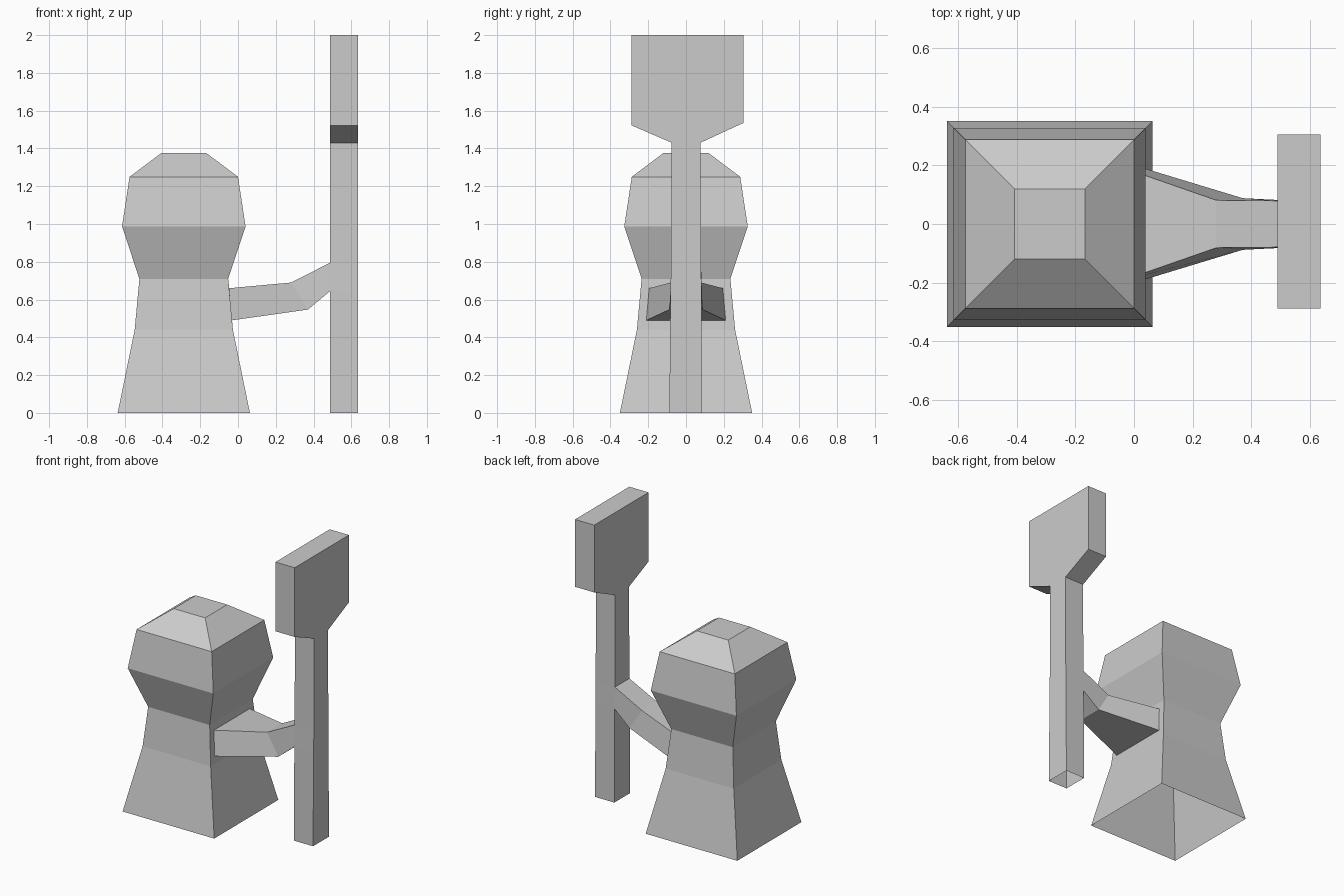
import bpy
import bmesh

if "Cube" in bpy.data.objects:
    bpy.data.objects.remove(bpy.data.objects["Cube"])


def rect(x0, x1, y0, y1, z, z1=None):
    """Level four-point ring; z1 gives the +y side its own height."""
    z1 = z if z1 is None else z1
    return [(x0, y0, z), (x1, y0, z), (x1, y1, z1), (x0, y1, z1)]


def arm_ring(bottom, top):
    """Upright ring from (x, half width, z) of its lower and upper edge."""
    (xb, wb, zb), (xt, wt, zt) = bottom, top
    return [(xb, -wb, zb), (xb, wb, zb), (xt, wt, zt), (xt, -wt, zt)]


def loft(bm, rings, cap=False, skip=()):
    """Join successive rings with quads, leaving out (level, side) in skip."""
    loops = [[bm.verts.new(p) for p in r] for r in rings]
    for i, (a, b) in enumerate(zip(loops, loops[1:])):
        for j in range(4):
            if (i, j) not in skip:
                k = (j + 1) % 4
                bm.faces.new((a[j], a[k], b[k], b[j]))
    if cap:
        bm.faces.new(loops[-1])


def finish(bm, name):
    bmesh.ops.remove_doubles(bm, verts=bm.verts, dist=0.0005)
    mesh = bpy.data.meshes.new(name)
    bm.to_mesh(mesh)
    bm.free()
    bpy.context.collection.objects.link(bpy.data.objects.new(name, mesh))


# Body: stacked square sections, open underneath
CX = -0.287
sections = [(0.35, 0), (0.26, 0.44), (0.235, 0.71),
            (0.327, 0.987), (0.287, 1.25), (0.12, 1.375)]
body = bmesh.new()
loft(body, [rect(CX - h, CX + h, -h, h, z) for h, z in sections],
     cap=True, skip={(1, 1)})

# Frame around the arm socket in the body's side
shoulder = arm_ring((-0.032, 0.21, 0.49), (-0.047, 0.195, 0.66))
(h0, z0), (h1, z1) = sections[1:3]
loft(body, [arm_ring((CX + h0, h0, z0), (CX + h1, h1, z1)), shoulder])
finish(body, "body")

# Arm: tapers to the elbow, then rises to the staff
arm = bmesh.new()
loft(arm, [shoulder,
           arm_ring((0.37, 0.088, 0.547), (0.28, 0.081, 0.69)),
           arm_ring((0.488, 0.082, 0.645), (0.488, 0.079, 0.795))])
finish(arm, "arm")

# Staff: slim shaft flaring into a flat blade, open underneath
X0, X1 = 0.488, 0.635
staff = bmesh.new()
loft(staff, [rect(X0, X1, -0.088, 0.085, 0),
             rect(X0, X1, -0.082, 0.082, 0.645),
             rect(X0, X1, -0.079, 0.079, 0.795),
             rect(X0, X1, -0.076, 0.076, 1.43),
             rect(X0, X1, -0.288, 0.304, 1.522, 1.535),
             rect(X0, X1, -0.288, 0.304, 2.0)],
     cap=True, skip={(1, 3)})
finish(staff, "staff")
